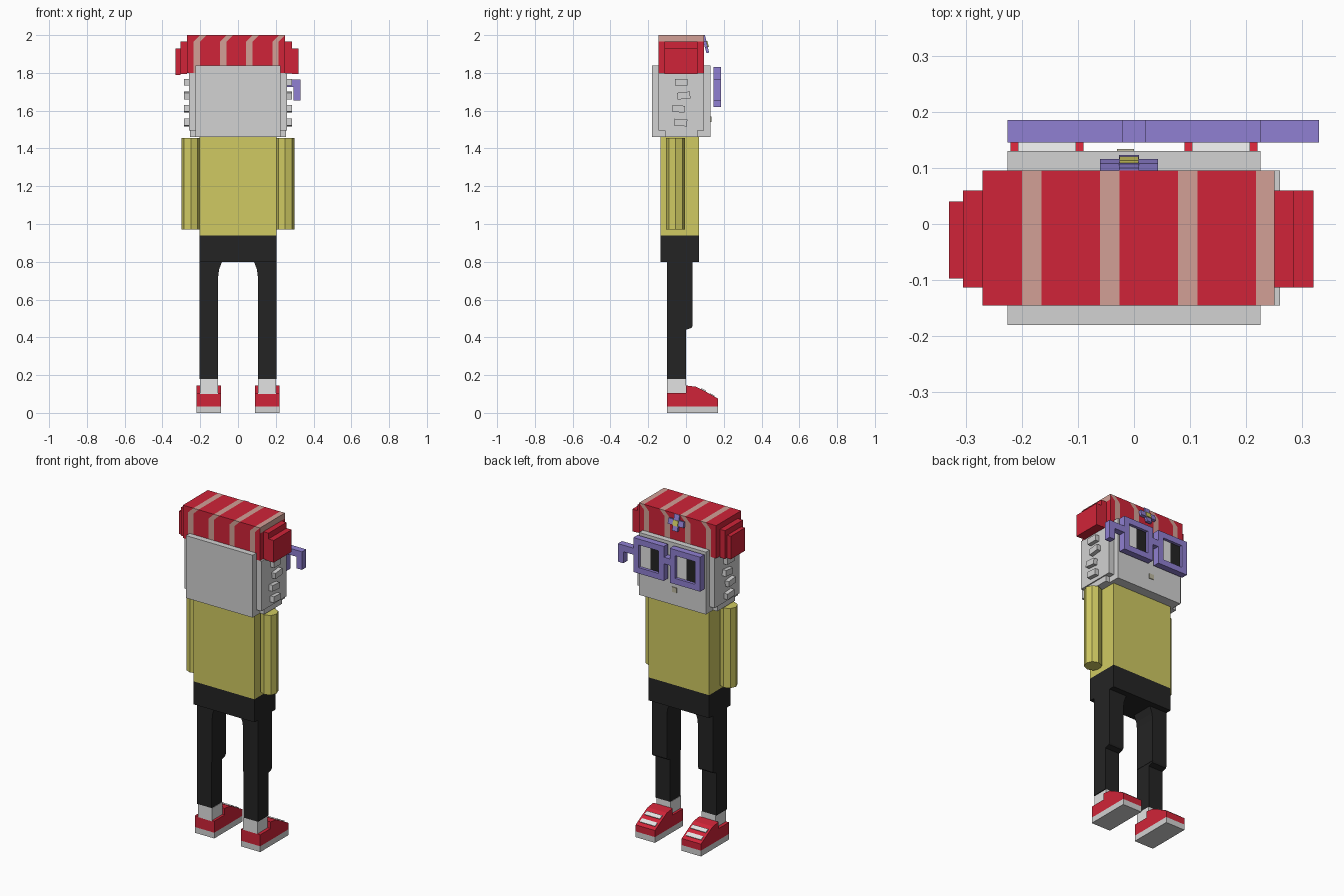
import bpy, bmesh, math
from mathutils import Matrix, Vector

if "Cube" in bpy.data.objects:
    bpy.data.objects.remove(bpy.data.objects["Cube"])


def material(name, hex_code):
    srgb = [int(hex_code[i:i + 2], 16) / 255 for i in range(0, len(hex_code), 2)]
    rgba = [c / 12.92 if c < 0.04 else ((c + 0.055) / 1.055) ** 2.4 for c in srgb] + [1]
    mat = bpy.data.materials.new(name)
    mat.use_nodes = True
    mat.diffuse_color = rgba
    mat.node_tree.nodes["Principled BSDF"].inputs["Base Color"].default_value = rgba
    return mat


GREY = material("light grey", "d2d2d2")
WHITE = material("off white", "e2e2e2")
RED = material("red", "d02438")
PINK = material("dusty pink", "d2a096")
PURPLE = material("purple", "9080d2")
YELLOW = material("mustard", "d0ca62")
BLACK = material("black", "242424")
TAN = material("tan", "bdb9a0")


def finish(name, bm, *mats):
    bmesh.ops.recalc_face_normals(bm, faces=bm.faces)
    mesh = bpy.data.meshes.new(name)
    bm.to_mesh(mesh)
    bm.free()
    for mat in mats:
        mesh.materials.append(mat)
    obj = bpy.data.objects.new(name, mesh)
    bpy.context.collection.objects.link(obj)
    return obj


def box(name, mat, xs, ys, zs, turn=None):
    """Box between pairs of limits, optionally turned about its centre."""
    lims = [sorted(p) for p in (xs, ys, zs)]
    centre = Vector([(a + b) / 2 for a, b in lims])
    size = Matrix.Diagonal([b - a for a, b in lims] + [1])
    bm = bmesh.new()
    bmesh.ops.create_cube(bm, size=1, matrix=Matrix.Translation(centre) @ (turn or Matrix()) @ size)
    return finish(name, bm, mat)


def prism(name, mat, points, span, axis):
    """Profile pushed along x (points are y, z) or along y (points are x, z)."""
    bm = bmesh.new()
    place = (lambda p, d: (d, *p)) if axis == "x" else (lambda p, d: (p[0], d, p[1]))
    face = bm.faces.new([bm.verts.new(place(p, span[0])) for p in points])
    new = bmesh.ops.extrude_face_region(bm, geom=[face])["geom"]
    push = Vector(place((0, 0), span[1] - span[0]))
    bmesh.ops.translate(bm, vec=push, verts=[v for v in new if isinstance(v, bmesh.types.BMVert)])
    return finish(name, bm, mat)


# Trunk and head
box("shirt", YELLOW, (-.205, .205), (-.135, .07), (.94, 1.46))
box("hips", BLACK, (-.205, .205), (-.135, .07), (.8, .94))
box("head", GREY, (-.225, .225), (-.18, .13), (1.46, 1.84))
box("mouth", TAN, (-.03, 0), (.13, .134), (1.54, 1.57))

# Paired parts
SHOE = [(-.1, .035), (-.1, .105), (0, .105), (0, .145), (.055, .138), (.1, .115), (.17, .075), (.17, .035)]
SHIN = [(-.1, .18), (-.1, .46), (.035, .46), (.03, .45), (0, .44), (0, .18)]
THIGH = [(.205, .46), (.205, .8), (.085, .8), (.1, .76), (.105, .72), (.105, .46)]
STUDS = [(-.025, 1.75, 0), (-.012, 1.68, 6), (-.04, 1.61, -5), (-.028, 1.537, -4)]
for side, label in ((1, "left"), (-1, "right")):
    def xs(a, b):
        return side * a, side * b

    # Leg, sock and shoe
    prism(f"{label}_thigh", BLACK, [(side * x, z) for x, z in THIGH], (-.1, .035), "y")
    prism(f"{label}_shin", BLACK, SHIN, xs(.107, .205), "x")
    box(f"{label}_sock", WHITE, xs(.105, .2), (-.1, 0), (.1, .18))
    prism(f"{label}_shoe", RED, SHOE, xs(.09, .22), "x")
    box(f"{label}_sole", GREY, xs(.09, .22), (-.1, .17), (0, .035))
    slope = Matrix.Rotation(-math.atan2(.04, .07), 4, "X")
    for i, (y, z) in enumerate(((.092, .121), (.138, .094))):
        box(f"{label}_lace_{i + 1}", WHITE, xs(.103, .207), (y - .013, y + .013),
            (z - .004, z + .004), slope)

    # Eight-sided arm
    bm = bmesh.new()
    bmesh.ops.create_cone(bm, cap_ends=True, segments=8, radius1=.05, radius2=.05, depth=.485,
                          matrix=Matrix.Translation((side * .25, -.055, 1.2125)))
    finish(f"{label}_arm", bm, YELLOW)

    # Side plate of the head with its studs
    box(f"{label}_cheek", GREY, xs(.225, .26), (-.145, .095), (1.495, 1.8))
    box(f"{label}_jaw", GREY, xs(.225, .253), (-.11, .06), (1.46, 1.495))
    for i, (y, z, angle) in enumerate(STUDS):
        box(f"{label}_stud_{i + 1}", GREY, xs(.255, .285), (y - .034, y + .034),
            (z - .018, z + .018), Matrix.Rotation(math.radians(angle), 4, "X"))

    # Glasses rim around a two-tone lens
    low, high, rim = 1.62, 1.83, .036
    for part, edge in (("top", high - rim), ("bottom", low)):
        box(f"{label}_rim_{part}", PURPLE, xs(.02, .225), (.145, .185), (edge, edge + rim))
    for part, edge in (("inner", .02), ("outer", .225 - rim)):
        box(f"{label}_rim_{part}", PURPLE, xs(edge, edge + rim), (.145, .185), (low + rim, high - rim))
    mid = side * .1225
    box(f"{label}_lens_white", WHITE, (mid, mid + .0665), (.146, .168), (low + rim, high - rim))
    box(f"{label}_lens_black", BLACK, (mid - .0665, mid), (.146, .168), (low + rim, high - rim))

# Glasses bridge and the single hooked arm
box("glasses_bridge", PURPLE, (-.02, .02), (.145, .185), (1.725, 1.765))
box("glasses_arm", PURPLE, (.225, .33), (.145, .185), (1.725, 1.765))
box("glasses_hook", PURPLE, (.293, .33), (.145, .185), (1.655, 1.725))

# Hat: columns of alternating colour whose stripes slant near the top edge
START, END, STEP, WIDTH, SHIFT = -.27, .25, .139, .035, .035
edges = [START]
for i in range(4):
    left = -.2 + i * STEP
    edges += [left, min(left + WIDTH, END)]
rows = [(-.145, 1.8, 1), (-.145, 1.965, 1), (-.145, 2, 0), (.095, 2, 0), (.095, 1.965, 1), (.095, 1.8, 1)]
bm = bmesh.new()
grid = []
for y, z, shifted in rows:
    cols = [START] + [x - SHIFT * shifted for x in edges[1:]] + [END]
    grid.append([bm.verts.new((x, y, z)) for x in cols])
for a, b in zip(grid, grid[1:]):
    for c in range(len(a) - 1):
        face = bm.faces.new((a[c], a[c + 1], b[c + 1], b[c]))
        face.material_index = int(c % 2 == 1)
for c in (0, -1):
    ends = [row[c] for row in grid]
    bm.faces.new((ends[0], ends[1], ends[4], ends[5]))
    bm.faces.new(ends[1:5]).material_index = int(c == -1)
bm.faces.new(grid[0] + grid[-1][::-1])
bmesh.ops.remove_doubles(bm, verts=bm.verts, dist=.0005)
finish("hat", bm, RED, PINK)

# Stepped hat flaps
box("left_flap", RED, (.25, .285), (-.113, .06), (1.797, 1.965))
box("left_flap_cap", RED, (.285, .32), (-.113, .06), (1.795, 1.93))
box("right_flap", RED, (-.305, -.27), (-.113, .06), (1.793, 1.965))
box("right_flap_cap", RED, (-.33, -.305), (-.097, .04), (1.79, 1.93))

# Tilted flower on the hat
tilt = Matrix.Rotation(math.radians(14), 4, "X")
fx, fy, fz = -.009, .104, 1.952
box("flower_petals_wide", PURPLE, (fx - .052, fx + .052), (fy - .008, fy + .008), (fz - .017, fz + .017), tilt)
box("flower_petals_tall", PURPLE, (fx - .0175, fx + .0175), (fy - .0075, fy + .0075), (fz - .048, fz + .048), tilt)
box("flower_centre", YELLOW, (fx - .017, fx + .017), (fy + .004, fy + .013), (fz - .016, fz + .016), tilt)
